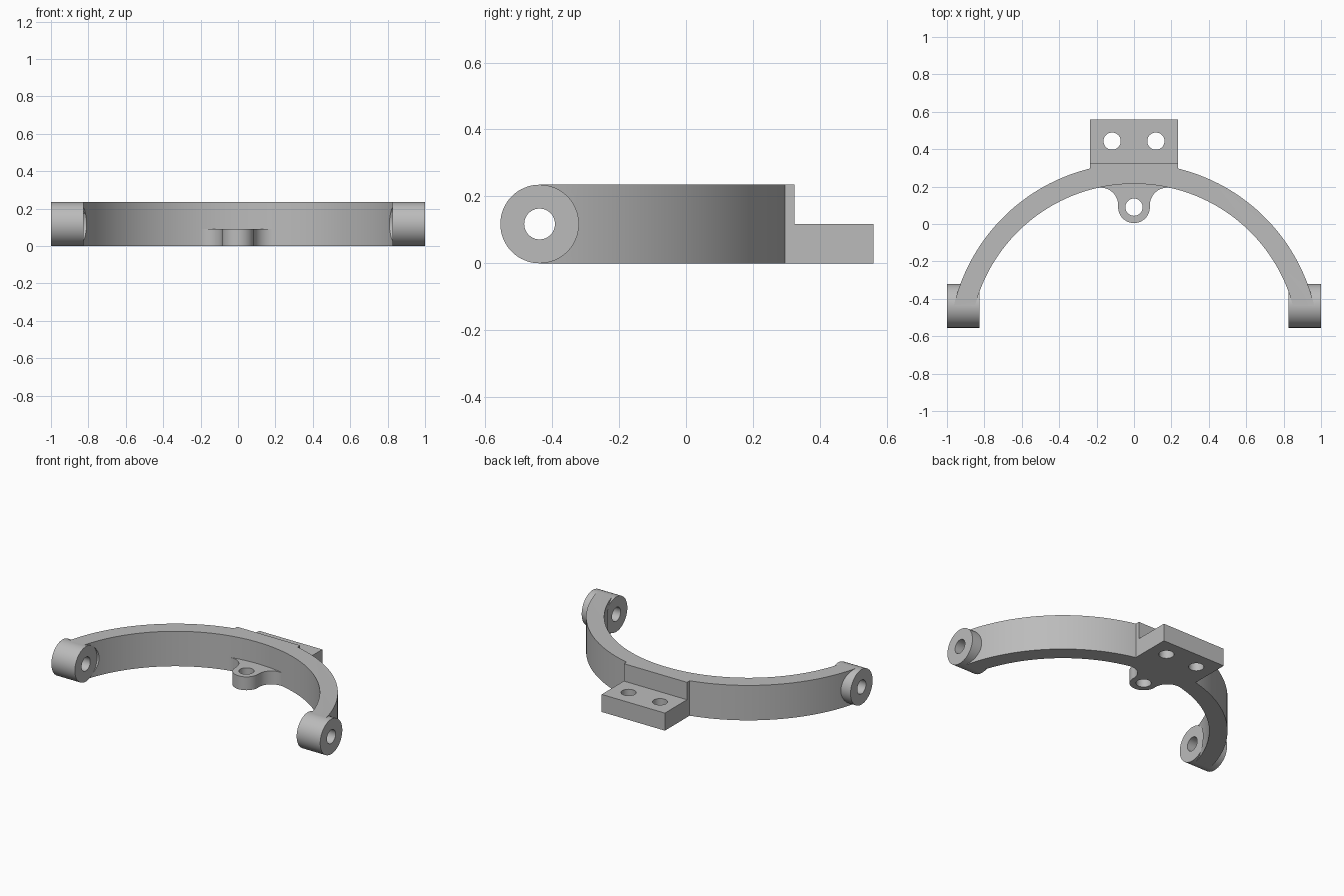
import bpy, bmesh
from math import sin, cos, asin, atan2, pi, sqrt, radians
from mathutils import Vector, Matrix

cube = bpy.data.objects.get("Cube")
if cube:
    bpy.data.objects.remove(cube, do_unlink=True)

grey = bpy.data.materials.new("plain grey")
grey.use_nodes = True
colour = (0.5, 0.5, 0.5, 1)
grey.diffuse_color = colour
grey.node_tree.nodes["Principled BSDF"].inputs["Base Color"].default_value = colour

HEIGHT = 0.235
ARC_Y, R_OUT, R_IN = -0.665, 0.99, 0.88
BOSS_Y, BOSS_R = -0.4375, HEIGHT / 2
LUG_Y, LUG_R, LUG_H, FILLET = 0.09, 0.085, 0.09, 0.094
HOLE_R = 0.046


def add_object(name, bm):
    bmesh.ops.recalc_face_normals(bm, faces=bm.faces)
    mesh = bpy.data.meshes.new(name)
    bm.to_mesh(mesh)
    bm.free()
    mesh.materials.append(grey)
    obj = bpy.data.objects.new(name, mesh)
    bpy.context.collection.objects.link(obj)
    return obj


def prism(name, points, start, depth):
    """Extrude a closed outline of 3D points from start by depth."""
    bm = bmesh.new()
    face = bm.faces.new([bm.verts.new(Vector(p) + Vector(start)) for p in points])
    new = bmesh.ops.extrude_face_region(bm, geom=[face])["geom"]
    verts = [v for v in new if isinstance(v, bmesh.types.BMVert)]
    bmesh.ops.translate(bm, verts=verts, vec=depth)
    return add_object(name, bm)


def cylinder(name, centre, radius, length, axis="Z"):
    bm = bmesh.new()
    turn = Matrix.Rotation(pi / 2, 4, "Y") if axis == "X" else Matrix()
    bmesh.ops.create_cone(bm, cap_ends=True, segments=64, radius1=radius, radius2=radius,
                          depth=length, matrix=Matrix.Translation(centre) @ turn)
    return add_object(name, bm)


def arc(cx, cy, r, a0, a1, steps):
    angles = [a0 + (a1 - a0) * i / steps for i in range(steps + 1)]
    return [(cx + r * cos(a), cy + r * sin(a), 0) for a in angles]


def combine(target, tool, operation):
    mod = target.modifiers.new(operation.lower(), "BOOLEAN")
    mod.object, mod.operation, mod.solver = tool, operation, "EXACT"
    bpy.context.view_layer.objects.active = target
    bpy.ops.object.modifier_apply(modifier=mod.name)
    bpy.data.objects.remove(tool, do_unlink=True)


# Curved band, ending level with the boss axes
a_out = asin((BOSS_Y - ARC_Y) / R_OUT)
a_in = asin((BOSS_Y - ARC_Y) / R_IN)
outline = (arc(0, ARC_Y, R_OUT, a_out, pi - a_out, 96)
           + arc(0, ARC_Y, R_IN, pi - a_in, a_in, 96))
bracket = prism("curved_bracket", outline, (0, 0, 0), (0, 0, HEIGHT))

# Clear the band in front of each boss's inner face
for side in (-1, 1):
    combine(bracket, cylinder("boss_clearance", (side * 0.725, BOSS_Y, BOSS_R),
                              BOSS_R, 0.2, "X"), "DIFFERENCE")

# Stepped mounting block on the back
steps = [(0.25, 0), (0.56, 0), (0.56, 0.118), (0.325, 0.118), (0.325, HEIGHT), (0.25, HEIGHT)]
combine(bracket, prism("mounting_block", [(0, y, z) for y, z in steps],
                       (-0.235, 0, 0), (0.47, 0, 0)), "UNION")

# Rounded lug blended into the inner face by two fillets
t = asin(0.2 / R_IN)
fx = sin(t) * (R_IN - FILLET)
fy = ARC_Y + cos(t) * (R_IN - FILLET)
to_lug = atan2(LUG_Y - fy, -fx) % (2 * pi)
right_fillet = arc(fx, fy, FILLET, pi / 2 - t, to_lug, 20)
left_fillet = [(-x, y, z) for x, y, z in reversed(right_fillet)]
nose = arc(0, LUG_Y, LUG_R, to_lug - pi, -to_lug, 40)
if nose[-1][0] > 0:
    nose = arc(0, LUG_Y, LUG_R, to_lug - pi, -to_lug, 40)
nose = nose[1:-1]
lug = [(0.2, 0.23, 0)] + right_fillet + nose + left_fillet + [(-0.2, 0.23, 0)]
combine(bracket, prism("lug", lug, (0, 0, 0), (0, 0, LUG_H)), "UNION")

# Round end bosses
for side in (-1, 1):
    combine(bracket, cylinder("end_boss", (side * 0.9125, BOSS_Y, BOSS_R),
                              BOSS_R, 0.175, "X"), "UNION")

# Bolt holes through bosses, block and lug
for side in (-1, 1):
    combine(bracket, cylinder("boss_hole", (side * 0.9, BOSS_Y, BOSS_R),
                              HOLE_R, 0.4, "X"), "DIFFERENCE")
    combine(bracket, cylinder("block_hole", (side * 0.117, 0.443, 0.1),
                              HOLE_R, 0.4), "DIFFERENCE")
combine(bracket, cylinder("lug_hole", (0, LUG_Y, 0), HOLE_R, 0.3), "DIFFERENCE")

# Smooth curved walls, keep edges crisp
bpy.ops.object.select_all(action="DESELECT")
bracket.select_set(True)
bpy.context.view_layer.objects.active = bracket
bpy.ops.object.shade_smooth_by_angle(angle=radians(30))
